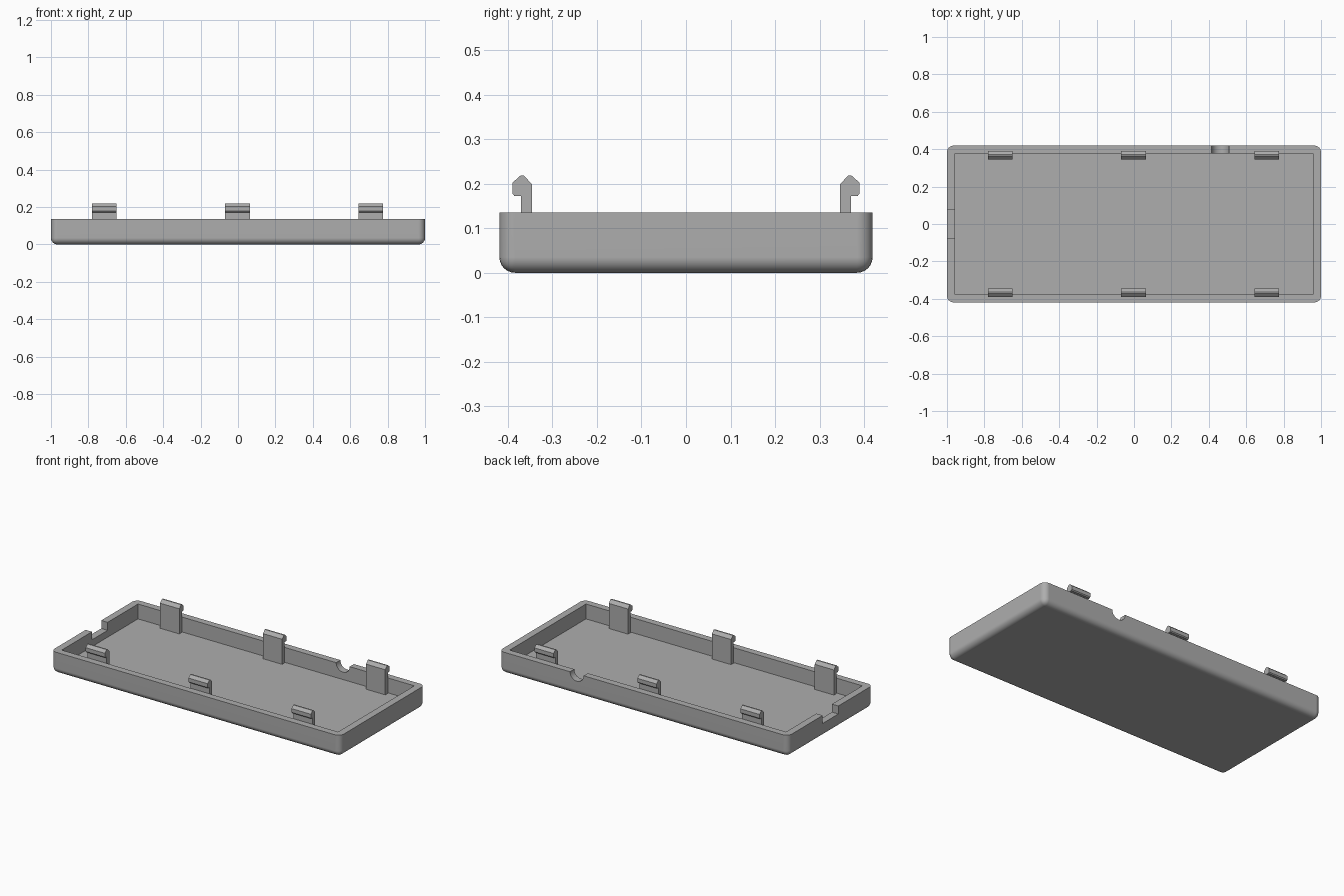
import bpy, bmesh, math
from mathutils import Matrix

cube = bpy.data.objects.get("Cube")
if cube:
    bpy.data.objects.remove(cube, do_unlink=True)

HALF_X, HALF_Y, RIM, FLOOR, ROUND = 1.0, 0.419, 0.135, 0.042, 0.035
WALL = 0.042

grey = bpy.data.materials.new("plain grey")
grey.use_nodes = True
COLOUR = (0.42, 0.42, 0.42, 1)
grey.diffuse_color = COLOUR
grey.node_tree.nodes["Principled BSDF"].inputs["Base Color"].default_value = COLOUR


def finish(bm, name):
    bmesh.ops.recalc_face_normals(bm, faces=bm.faces)
    mesh = bpy.data.meshes.new(name)
    bm.to_mesh(mesh)
    bm.free()
    mesh.materials.append(grey)
    obj = bpy.data.objects.new(name, mesh)
    bpy.context.collection.objects.link(obj)
    return obj


def box_mesh(low, high):
    bm = bmesh.new()
    bmesh.ops.create_cube(bm, size=1)
    for v in bm.verts:
        v.co = [h if c > 0 else l for c, l, h in zip(v.co, low, high)]
    return bm


def activate(obj):
    bpy.ops.object.select_all(action='DESELECT')
    obj.select_set(True)
    bpy.context.view_layer.objects.active = obj


def cut(obj, cutter):
    mod = obj.modifiers.new("cut", 'BOOLEAN')
    mod.operation = 'DIFFERENCE'
    mod.solver = 'EXACT'
    mod.object = cutter
    cutter.hide_render = True
    activate(obj)
    bpy.ops.object.modifier_apply(modifier=mod.name)
    bpy.data.objects.remove(cutter, do_unlink=True)


# Tray body: every edge rounded except the rim
bm = box_mesh((-HALF_X, -HALF_Y, 0), (HALF_X, HALF_Y, RIM))
soft = [e for e in bm.edges if min(v.co.z for v in e.verts) < RIM / 2]
bmesh.ops.bevel(bm, geom=soft, offset=ROUND, segments=6, profile=0.5, affect='EDGES')
tray = finish(bm, "tray")

# Hollow interior
cut(tray, finish(box_mesh((-HALF_X + WALL + 0.002, -HALF_Y + WALL, FLOOR),
                          (HALF_X - WALL - 0.002, HALF_Y - WALL, 0.3)), "cavity_cutter"))

# Square notch in the right end wall
cut(tray, finish(box_mesh((-1.1, -0.077, 0.085), (-0.9, 0.077, 0.3)), "notch_cutter"))

# Half-round cable notch in the back wall
bm = bmesh.new()
bmesh.ops.create_cone(bm, cap_ends=True, segments=32, radius1=0.047, radius2=0.047, depth=0.2,
                      matrix=Matrix.Translation((0.462, HALF_Y, RIM))
                      @ Matrix.Rotation(math.pi / 2, 4, 'X'))
cut(tray, finish(bm, "cable_cutter"))

activate(tray)
bpy.ops.object.shade_smooth_by_angle(angle=math.radians(35))
tray.modifiers.new("even shading", 'WEIGHTED_NORMAL').keep_sharp = True

# Snap clips: stem with an outward hook, as a (depth, height) profile
CLIP = [(0.346, FLOOR - 0.01), (0.346, 0.199), (0.364, 0.218), (0.372, 0.218),
        (0.390, 0.202), (0.390, 0.178), (0.385, 0.172), (0.371, 0.172),
        (0.371, FLOOR - 0.01)]
CLIP_WIDTH = 0.133

for side, sign in (("front", -1), ("back", 1)):
    for place, x in (("right", -0.715), ("middle", -0.003), ("left", 0.71)):
        bm = bmesh.new()
        face = bm.faces.new([bm.verts.new((x - CLIP_WIDTH / 2, sign * y, z)) for y, z in CLIP])
        out = bmesh.ops.extrude_face_region(bm, geom=[face])
        moved = [g for g in out["geom"] if isinstance(g, bmesh.types.BMVert)]
        bmesh.ops.translate(bm, verts=moved, vec=(CLIP_WIDTH, 0, 0))
        finish(bm, f"{side}_{place}_clip")
